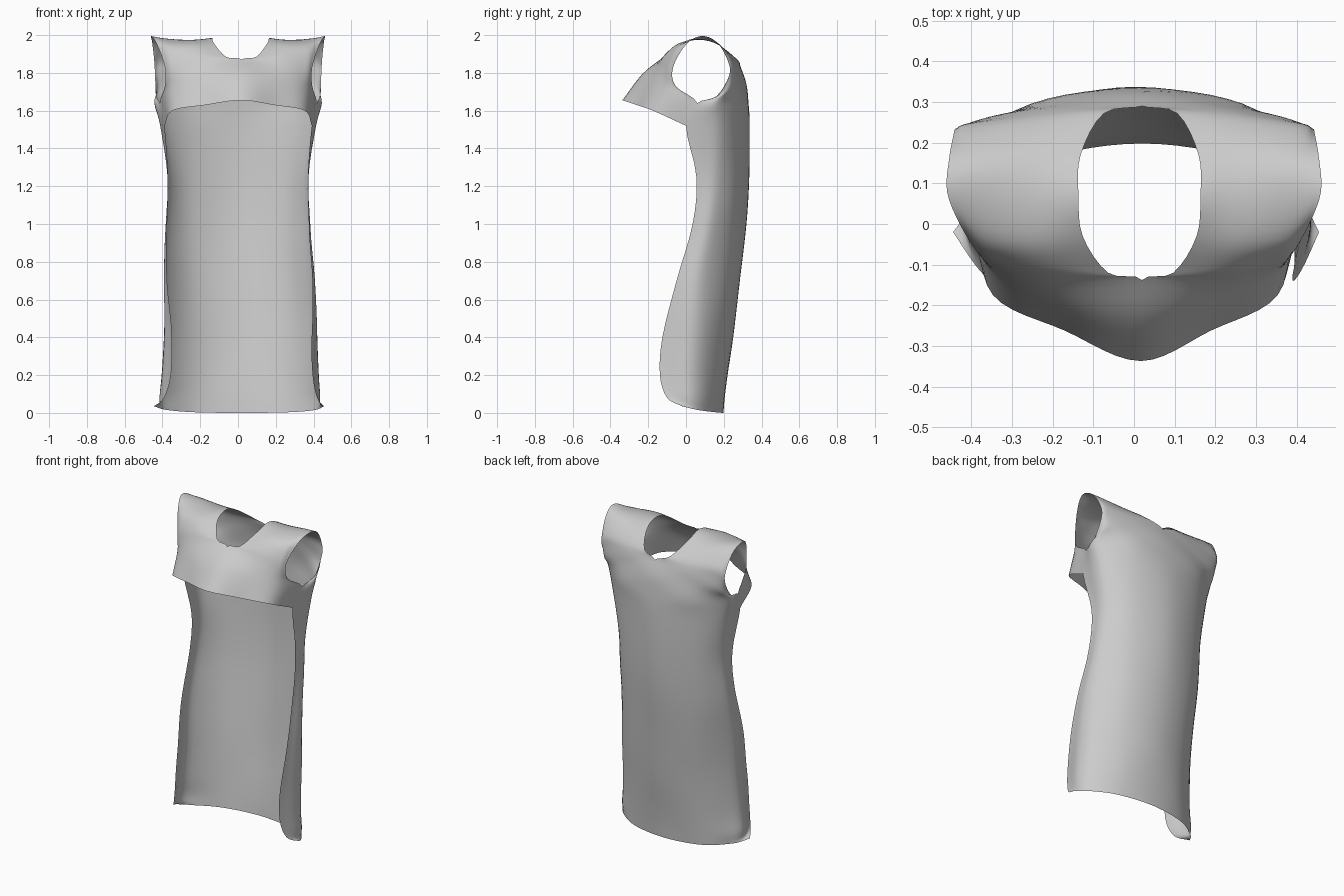
import bpy, bmesh
from mathutils import Vector

if "Cube" in bpy.data.objects:
    bpy.data.objects.remove(bpy.data.objects["Cube"])

SUB_U, SUB_V = 6, 4   # subdivisions between control points, across and along the cloth

# Back panel, hem to underarm: z, centre y, then x,y of mid, side and front edge
BACK = [
    (0.00, .198, .24, .160, .39, .065, .450, -.02),
    (0.08, .205, .24, .166, .415, .04, .405, -.10),
    (0.20, .220, .24, .176, .41, .03, .375, -.138),
    (0.40, .250, .24, .195, .40, .045, .370, -.125),
    (0.70, .285, .24, .230, .390, .08, .385, -.05),
    (1.00, .320, .24, .262, .372, .14, .375, .035),
    (1.25, .335, .24, .280, .362, .17, .370, .055),
    (1.52, .337, .25, .290, .405, .17, .390, .00),
    (1.64, .331, .26, .296, .435, .17, .415, .06),
]
# Yoke, up over the shoulder and down to the bib hem: inner, mid, side, armhole edge
YOKE = [
    ((0, .320, 1.74), (.24, .290, 1.74), (.41, .240, 1.72), (.435, .16, 1.675)),
    ((0, .290, 1.83), (.20, .283, 1.82), (.40, .250, 1.81), (.440, .23, 1.79)),
    ((.09, .272, 1.87), (.22, .252, 1.88), (.40, .235, 1.88), (.445, .217, 1.875)),
    ((.145, .17, 1.95), (.25, .17, 1.95), (.38, .16, 1.965), (.455, .16, 1.965)),
    ((.15, .07, 1.985), (.25, .07, 1.975), (.38, .07, 1.98), (.46, .08, 1.995)),
    ((.14, -.03, 1.955), (.25, -.04, 1.955), (.37, -.035, 1.945), (.43, .00, 1.95)),
    ((.08, -.12, 1.885), (.24, -.105, 1.90), (.36, -.085, 1.87), (.39, -.068, 1.83)),
    ((0, -.138, 1.870), (.22, -.145, 1.835), (.35, -.11, 1.78), (.39, -.055, 1.73)),
    ((0, -.235, 1.790), (.20, -.200, 1.75), (.36, -.12, 1.70), (.415, .06, 1.64)),
    ((0, -.337, 1.655), (.18, -.262, 1.63), (.35, -.175, 1.60), (.39, .00, 1.52)),
]


def spline(pts, sub, start=None):
    """Smooth curve through all points."""
    p = [start or pts[0] * 2 - pts[1]] + list(pts) + [pts[-1] * 2 - pts[-2]]
    out = []
    for i in range(1, len(p) - 2):
        a, b, c, d = p[i - 1:i + 3]
        for k in range(sub):
            t = k / sub
            out.append(0.5 * (2 * b + (c - a) * t + (2 * a - 5 * b + 4 * c - d) * t ** 2
                              + (3 * b - a - 3 * c + d) * t ** 3))
    return out + [pts[-1].copy()]


# Control rows of one half of the cloth
rows = []
for z, yc, x1, y1, x2, y2, x3, y3 in BACK:
    rows.append([Vector((0, yc, z)), Vector((x1, y1, z)), Vector((x2, y2, z)), Vector((x3, y3, z))])
for p, lift in zip(rows[0], (0, .003, .015, .035)):   # hem rises towards its corners
    p.z = lift
rows += [[Vector(p) for p in r] for r in YOKE]

# Interpolate across, then along
across = []
for r in rows:
    mirrored = Vector((-r[1].x, r[1].y, r[1].z)) if r[0].x == 0 else None
    across.append(spline(r, SUB_U, mirrored))
columns = [spline(list(col), SUB_V) for col in zip(*across)]
grid = [list(r) for r in zip(*columns)]

# Side seam below the armhole: bib edge shares the back panel's edge
for k in range(SUB_V + 1):
    grid[18 * SUB_V - k][-1] = grid[7 * SUB_V + k][-1].copy()


def clamp(v):
    return min(max(v, 0), 1)


def place(p, side):
    """Mirror a point, with a slight sideways shift of the neckline and the hem flaps."""
    x = max(p.x, 0) * side
    neck = .02 * clamp((p.z - 1.4) / .3) * clamp(1 - abs(x) / .46)
    flap = clamp((.9 - p.z) / .4) * (.005 + .015 * clamp((.45 - abs(x)) / .075))
    return (x + neck + flap, p.y, max(p.z, 0))


bm = bmesh.new()
for side in (1, -1):
    vs = [[bm.verts.new(place(p, side)) for p in r] for r in grid]
    for a, b in zip(vs, vs[1:]):
        for j in range(len(a) - 1):
            q = (a[j], a[j + 1], b[j + 1], b[j])
            bm.faces.new(q if side == 1 else q[::-1])
bmesh.ops.remove_doubles(bm, verts=bm.verts, dist=0.0008)
bmesh.ops.recalc_face_normals(bm, faces=bm.faces)
# make the normals point outwards (the back faces +y)
if sum(f.normal.y for f in bm.faces if f.calc_center_median().z < 1.3) < 0:
    bmesh.ops.reverse_faces(bm, faces=bm.faces)

mesh = bpy.data.meshes.new("tunic")
bm.to_mesh(mesh)
bm.free()
mat = bpy.data.materials.new("light grey cloth")
mat.diffuse_color = (0.6, 0.6, 0.6, 1)
mat.use_nodes = True
mat.node_tree.nodes["Principled BSDF"].inputs["Base Color"].default_value = mat.diffuse_color
mesh.materials.append(mat)
for f in mesh.polygons:
    f.use_smooth = True
tunic = bpy.data.objects.new("tunic", mesh)
bpy.context.collection.objects.link(tunic)
